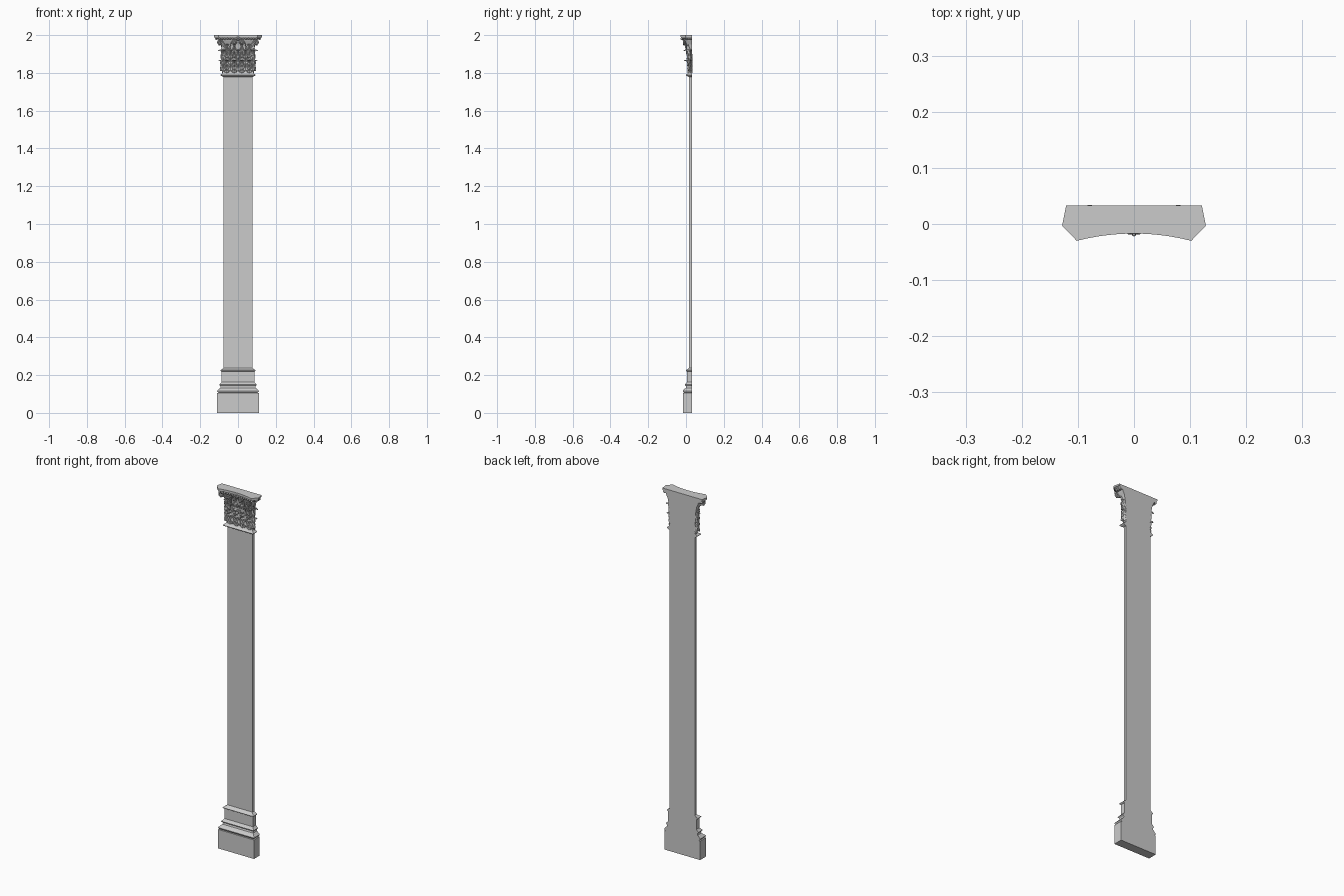
import bpy, math
from mathutils import Vector

if "Cube" in bpy.data.objects:
    bpy.data.objects.remove(bpy.data.objects["Cube"])

BACK = 0.033           # flat wall plane
HALF, FRONT = 0.077, 0.016  # shaft half width and front face
UP = Vector((0, 0, 1))


def make(name, verts, faces, smooth=False):
    me = bpy.data.meshes.new(name)
    me.from_pydata([tuple(v) for v in verts], [], faces)
    me.update()
    ob = bpy.data.objects.new(name, me)
    bpy.context.collection.objects.link(ob)
    if smooth:
        bpy.ops.object.select_all(action='DESELECT')
        bpy.context.view_layer.objects.active = ob
        ob.select_set(True)
        bpy.ops.object.shade_smooth_by_angle(angle=math.radians(40))
    return ob


def loft(name, rings):
    n = len(rings[0])
    verts = [p for r in rings for p in r]
    faces = [(k * n + i, k * n + (i + 1) % n, (k + 1) * n + (i + 1) % n, (k + 1) * n + i)
             for k in range(len(rings) - 1) for i in range(n)]
    faces += [tuple(reversed(range(n))), tuple(range(len(verts) - n, len(verts)))]
    return make(name, verts, faces)


def moulding(name, profile):
    # profile: (height, projection from the shaft) carried round three sides
    return loft(name, [[(-HALF - d, FRONT - d, z), (HALF + d, FRONT - d, z),
                        (HALF + d, BACK, z), (-HALF - d, BACK, z)] for z, d in profile])


def torus(z0, z1, d, bulge):
    return [(z0 + (z1 - z0) * i / 6, d + bulge * math.sin(math.pi * i / 6)) for i in range(7)]


# shaft and base
moulding("shaft", [(0.22, 0), (1.80, 0)])
moulding("plinth", [(0, 0.033), (0.105, 0.033)])
moulding("base_moulding", torus(0.105, 0.125, 0.025, 0.008) +
         [(0.128, 0.023), (0.132, 0.017), (0.139, 0.015), (0.142, 0.016)] +
         torus(0.142, 0.156, 0.016, 0.006) + [(0.160, 0.013), (0.163, 0.010)])
moulding("pedestal_band", [(0.16, 0.010), (0.218, 0.010)])
moulding("upper_base_moulding", [(0.215, 0.010)] + torus(0.218, 0.230, 0.010, 0.007) +
         [(0.232, 0.007), (0.238, 0.0)])

# necking ring and bell
moulding("necking", [(1.779, 0)] + torus(1.782, 1.796, 0.008, 0.008) + [(1.799, 0.006), (1.805, 0.003)])
moulding("capital_bell", [(1.80, 0.002), (1.88, 0.003), (1.92, 0.006), (1.95, 0.012),
                          (1.968, 0.020), (1.982, 0.025)])


# abacus with concave front and cut corners
def abacus_ring(z, d):
    w = 0.128 - d
    pts = [(-0.121 + d, BACK, z), (-w, -0.003 + d * .4, z)]
    for i in range(17):
        t = -1 + i / 8
        pts.append((t * (0.102 - d * .5), -0.017 - 0.013 * t * t + d, z))
    return pts + [(w, -0.003 + d * .4, z), (0.121 - d, BACK, z)]


loft("abacus", [abacus_ring(z, d) for z, d in
                [(1.976, 0.012), (1.981, 0.010), (1.984, 0.005), (1.989, 0.004), (1.991, 0), (2.0, 0)]])


# acanthus leaves: lobed, ribbed strips whose tips curl outwards
def leaf(verts, faces, origin, out, w, h, curl, lobes=4):
    side, base = out.cross(UP), len(verts)
    NV, NU = 26, 12
    for j in range(NV + 1):
        v = j / NV
        a = max(0, v - 0.72) / 0.28 * 2.5          # curl angle of the tip
        z = h * min(v, 0.72) / 0.72 * 0.87 + h * 0.13 * math.sin(a)
        o = 0.003 + curl * 0.45 * v * v + curl * 0.4 * (1 - math.cos(a))
        taper = (1 - 0.3 * v) * math.sqrt(max(0.02, 1 - max(0, (v - .6) / .4) ** 2))
        half = w * taper * (0.78 + 0.22 * abs(math.sin(math.pi * lobes * v + .5)))
        for i in range(NU + 1):
            u = i / NU * 2 - 1
            rib = 0.0022 * math.cos(math.pi * 4 * u) + 0.002 * math.cos(math.pi * (2 * lobes * v - 2 * abs(u)))
            rib -= 0.004 * u * u
            p = origin + side * (u * half) + out * (o + rib) + UP * z
            p.y = min(p.y, BACK)
            verts.append(p)
    n = NU + 1
    for j in range(NV):
        for i in range(NU):
            b = base + j * n + i
            faces.append((b, b + 1, b + n + 1, b + n))


def leaf_row(name, xs, z, w, h, curl, side_w):
    verts, faces = [], []
    for x in xs:
        leaf(verts, faces, Vector((x, FRONT - 0.001, z)), Vector((0, -1, 0)), w, h, curl)
    for s in (-1, 1):
        leaf(verts, faces, Vector((s * (HALF + 0.001), 0.025, z)), Vector((s, 0, 0)), side_w, h, curl)
    ob = make(name, verts, faces, True)
    m = ob.modifiers.new("thickness", 'SOLIDIFY')
    m.thickness, m.offset = 0.002, 0
    return ob


leaf_row("lower_leaves", [-0.06, -0.02, 0.02, 0.06], 1.80, 0.021, 0.068, 0.015, 0.011)
leaf_row("middle_leaves", [-0.076, -0.04, 0, 0.04, 0.076], 1.81, 0.020, 0.112, 0.018, 0.011)

# outer leaves carrying the corner volutes
verts, faces = [], []
for s in (-1, 1):
    leaf(verts, faces, Vector((s * 0.077, 0.014, 1.87)), Vector((s, -1, 0)).normalized(), 0.014, 0.080, 0.026)
    for x in (0.02, 0.058):
        leaf(verts, faces, Vector((s * x, 0.013, 1.88)), Vector((0, -1, 0)), 0.016, 0.072, 0.018, 3)
corner = make("upper_leaves", verts, faces, True)
m = corner.modifiers.new("thickness", 'SOLIDIFY')
m.thickness, m.offset = 0.002, 0


# scrolls: rising stem which winds into a spiral
def scroll(name, start, centre, direction, radius, thick):
    top = centre + UP * radius
    ctrl = top - direction * 0.025
    pts = [start * (1 - t) ** 2 + ctrl * 2 * t * (1 - t) + top * t * t for t in [i / 8 for i in range(8)]]
    for i in range(31):
        a = math.pi / 2 - i / 30 * math.pi * 3.5
        r = radius * (1 - 0.85 * i / 30)
        pts.append(centre + direction * (r * math.cos(a)) + UP * (r * math.sin(a)))
    cu = bpy.data.curves.new(name, 'CURVE')
    cu.dimensions, cu.bevel_depth, cu.bevel_resolution = '3D', thick, 1
    cu.use_fill_caps = True
    sp = cu.splines.new('POLY')
    sp.points.add(len(pts) - 1)
    for p, q in zip(sp.points, pts):
        p.co = (*q, 1)
    ob = bpy.data.objects.new(name, cu)
    bpy.context.collection.objects.link(ob)
    bpy.ops.object.select_all(action='DESELECT')
    bpy.context.view_layer.objects.active = ob
    ob.select_set(True)
    bpy.ops.object.convert(target='MESH')


for s, tag in ((-1, "left"), (1, "right")):
    scroll("corner_volute_" + tag, Vector((s * 0.055, 0.006, 1.90)), Vector((s * 0.097, -0.009, 1.961)),
           Vector((s * 0.9, -0.43, 0)).normalized(), 0.013, 0.0032)
    scroll("inner_volute_" + tag, Vector((s * 0.045, 0.004, 1.90)), Vector((s * 0.019, -0.008, 1.960)),
           Vector((-s, 0, 0)), 0.012, 0.0026)

# row of small eggs under the abacus, and the central flower
def ball(name, loc, scale):
    bpy.ops.mesh.primitive_uv_sphere_add(segments=10, ring_count=6, radius=1, location=loc)
    ob = bpy.context.object
    ob.name, ob.scale = name, scale
    bpy.ops.object.shade_smooth()


for i in range(15):
    t = (i - 7) / 7
    ball("egg", (t * 0.098, -0.010 - 0.013 * t * t, 1.980), (0.0052, 0.006, 0.007))
for s in (-1, 1):
    for y in (0.004, 0.016, 0.027):
        ball("side_egg", (s * 0.114, y, 1.980), (0.006, 0.005, 0.007))
for i in range(6):
    a = i * math.pi / 3
    ball("flower_petal", (0.008 * math.cos(a), -0.014, 1.981 + 0.008 * math.sin(a)), (0.005, 0.005, 0.005))
ball("flower_centre", (0, -0.018, 1.981), (0.004, 0.004, 0.004))
